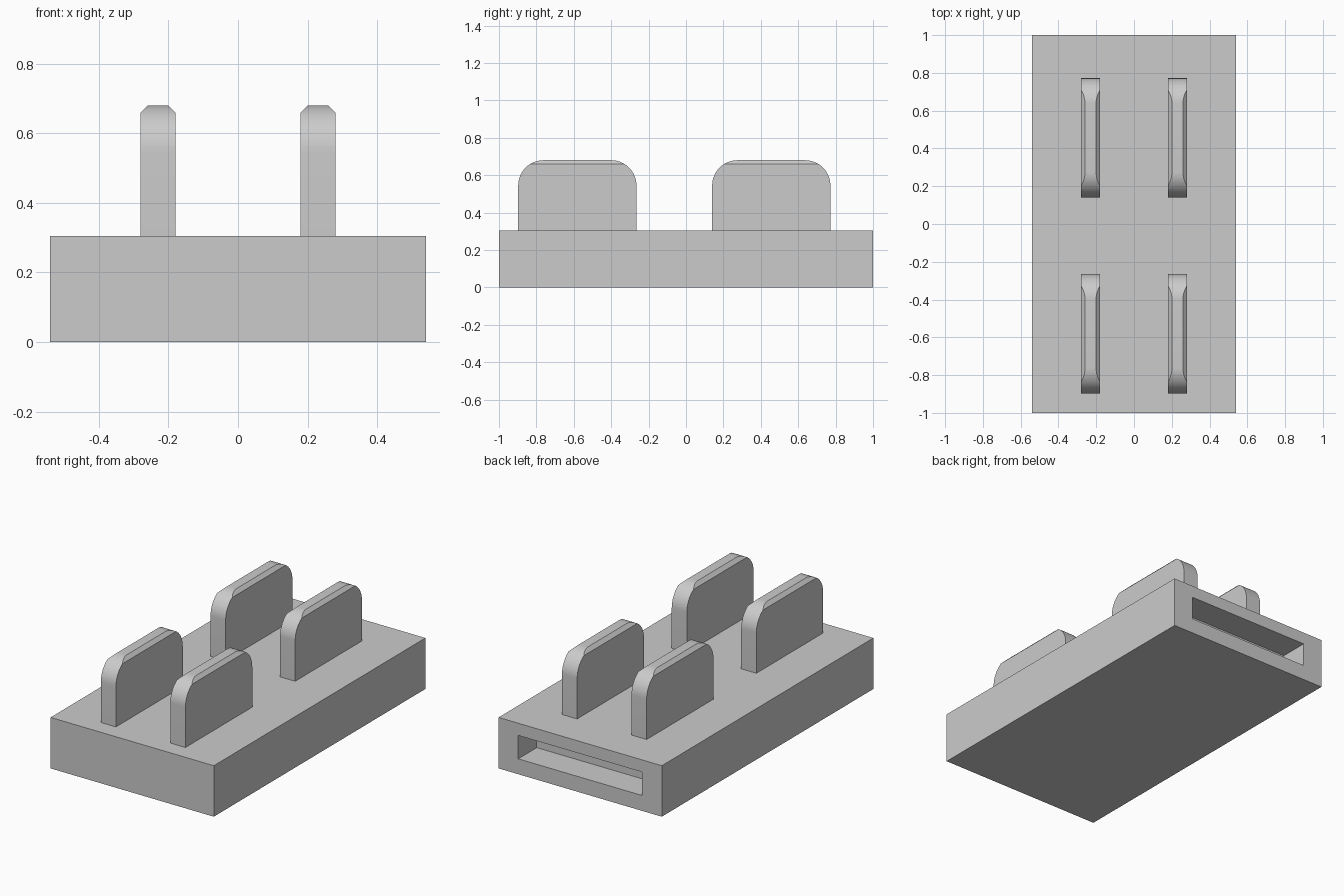
import bpy, bmesh, math
from mathutils import Vector

if "Cube" in bpy.data.objects:
    bpy.data.objects.remove(bpy.data.objects["Cube"])

grey = bpy.data.materials.new("plain grey")
grey.diffuse_color = (0.6, 0.6, 0.6, 1)
grey.use_nodes = True
grey.node_tree.nodes["Principled BSDF"].inputs["Base Color"].default_value = grey.diffuse_color


def make_object(name, bm):
    bmesh.ops.recalc_face_normals(bm, faces=bm.faces)
    mesh = bpy.data.meshes.new(name)
    bm.to_mesh(mesh)
    bm.free()
    mesh.materials.append(grey)
    ob = bpy.data.objects.new(name, mesh)
    bpy.context.collection.objects.link(ob)
    return ob


def box(name, lo, hi):
    bm = bmesh.new()
    bmesh.ops.create_cube(bm, size=1)
    lo, hi = Vector(lo), Vector(hi)
    for v in bm.verts:
        v.co = (lo + hi) / 2 + v.co * (hi - lo)
    return make_object(name, bm)


# Base block with a shallow slot in its back end
W, TOP = 0.54, 0.305
base = box("base_block", (-W, -1, 0), (W, 1, TOP))
cutter = box("slot_cutter", (-0.41, 0.825, 0.092), (0.41, 1.1, 0.232))
cutter.hide_render = True
cutter.hide_set(True)
cut = base.modifiers.new("slot", 'BOOLEAN')
cut.operation = 'DIFFERENCE'
cut.solver = 'EXACT'
cut.object = cutter


# Upright fin: rounded-top profile, extruded sideways, long top edges chamfered
def fin(name, x, y0, y1):
    half, top, r, ch, steps = 0.05, 0.68, 0.135, 0.021, 16
    pts = [(y1, TOP)]
    for cy, start in ((y1 - r, 0), (y0 + r, 90)):
        for i in range(steps + 1):
            a = math.radians(start + 90 * i / steps)
            pts.append((cy + r * math.cos(a), top - r + r * math.sin(a)))
    pts.append((y0, TOP))
    bm = bmesh.new()
    face = bm.faces.new([bm.verts.new((x - half, y, z)) for y, z in pts])
    ext = bmesh.ops.extrude_face_region(bm, geom=[face])
    moved = [v for v in ext["geom"] if isinstance(v, bmesh.types.BMVert)]
    bmesh.ops.translate(bm, verts=moved, vec=(2 * half, 0, 0))
    for side in (-1, 1):
        res = bmesh.ops.bisect_plane(
            bm, geom=bm.verts[:] + bm.edges[:] + bm.faces[:],
            plane_co=(x + side * half, 0, top - ch), plane_no=(side, 0, 1),
            clear_outer=True)
        rim = [e for e in res["geom_cut"] if isinstance(e, bmesh.types.BMEdge)]
        bmesh.ops.contextual_create(bm, geom=rim)
    ob = make_object(name, bm)
    bpy.ops.object.select_all(action='DESELECT')
    ob.select_set(True)
    bpy.context.view_layer.objects.active = ob
    bpy.ops.object.shade_smooth_by_angle(angle=math.radians(25))


for side, x in (("left", -0.23), ("right", 0.23)):
    fin("front_fin_" + side, x, -0.897, -0.265)
    fin("back_fin_" + side, x, 0.14, 0.772)
